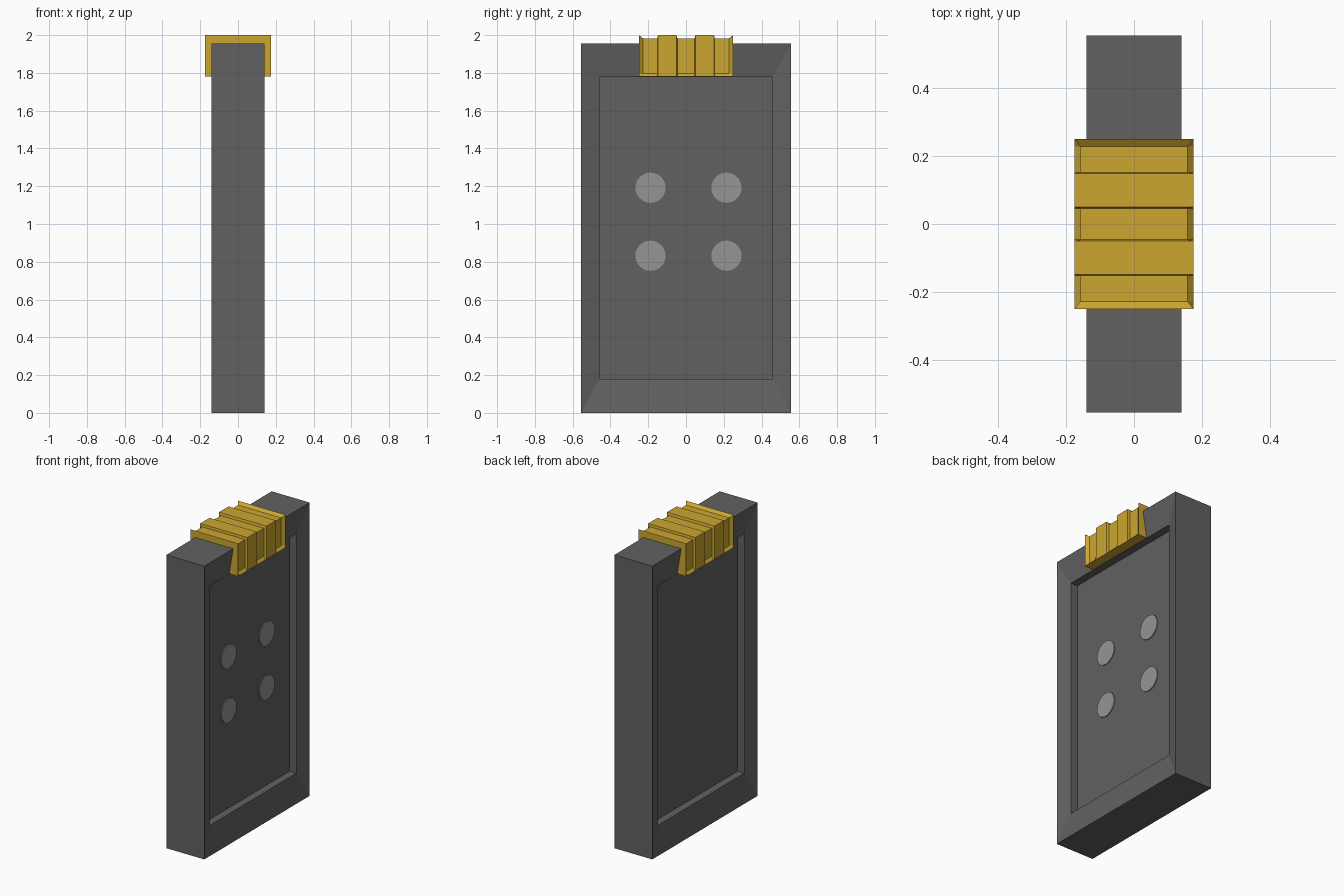
import bpy, bmesh, math

if "Cube" in bpy.data.objects:
    bpy.data.objects.remove(bpy.data.objects["Cube"])


def material(name, rgb):
    m = bpy.data.materials.new(name)
    m.diffuse_color = (*rgb, 1)
    m.use_nodes = True
    m.node_tree.nodes["Principled BSDF"].inputs["Base Color"].default_value = m.diffuse_color
    return m


GREY = material("dark grey", (0.12, 0.12, 0.12))
LIGHT = material("light grey", (0.30, 0.30, 0.30))
GOLD = material("gold", (0.60, 0.38, 0.03))


def bridge_loops(name, loops, mat):
    """Skin a list of matching closed loops and cap both ends."""
    bm = bmesh.new()
    rings = [[bm.verts.new(p) for p in loop] for loop in loops]
    n = len(rings[0])
    for a, b in zip(rings, rings[1:]):
        for i in range(n):
            j = (i + 1) % n
            bm.faces.new((a[i], a[j], b[j], b[i]))
    bm.faces.new(rings[0][::-1])
    bm.faces.new(rings[-1])
    bmesh.ops.recalc_face_normals(bm, faces=bm.faces[:])
    mesh = bpy.data.meshes.new(name)
    bm.to_mesh(mesh)
    bm.free()
    mesh.materials.append(mat)
    obj = bpy.data.objects.new(name, mesh)
    bpy.context.collection.objects.link(obj)
    return obj


# Slab: sloped border and sunken panel on both broad sides
def slab_loop(x, half_y, z0, z1):
    return [(x, -half_y, z0), (x, half_y, z0), (x, half_y, z1), (x, -half_y, z1)]


PANEL_X, LIP_X, EDGE_X = 0.06, 0.11, 0.14
outer, inner = (0.555, 0.0, 1.955), (0.458, 0.18, 1.778)
steps = [(PANEL_X, inner), (LIP_X, inner), (EDGE_X, outer)]
loops = [slab_loop(-x, *r) for x, r in steps] + [slab_loop(x, *r) for x, r in reversed(steps)]
bridge_loops("framed_slab", loops, GREY)


# Clasp: ribbed cap straddling the top edge, with grooves between the ribs
def clasp_loop(y, groove):
    w, top = 0.175 - groove, 2.0 - groove
    half = [(0.175, 1.78), (w, 1.797), (w, top)]
    pts = half + [(-x, z) for x, z in reversed(half)]
    return [(x, y, z) for x, z in pts]


G = 0.017
half_profile = [(0.25, 0), (0.228, G), (0.151, G), (0.149, 0), (0.05, 0), (0.046, G)]
profile = [(-y, g) for y, g in half_profile] + half_profile[::-1]
bridge_loops("ribbed_clasp", [clasp_loop(y, g) for y, g in profile], GOLD)

# Four round studs on one panel
for row, z in enumerate((0.832, 1.192)):
    for col, y in enumerate((-0.188, 0.214)):
        bpy.ops.mesh.primitive_cylinder_add(
            vertices=32, radius=0.08, depth=0.008,
            location=(PANEL_X + 0.002, y, z), rotation=(0, math.pi / 2, 0))
        stud = bpy.context.object
        stud.name = f"round_stud_{row}_{col}"
        stud.data.materials.append(LIGHT)
